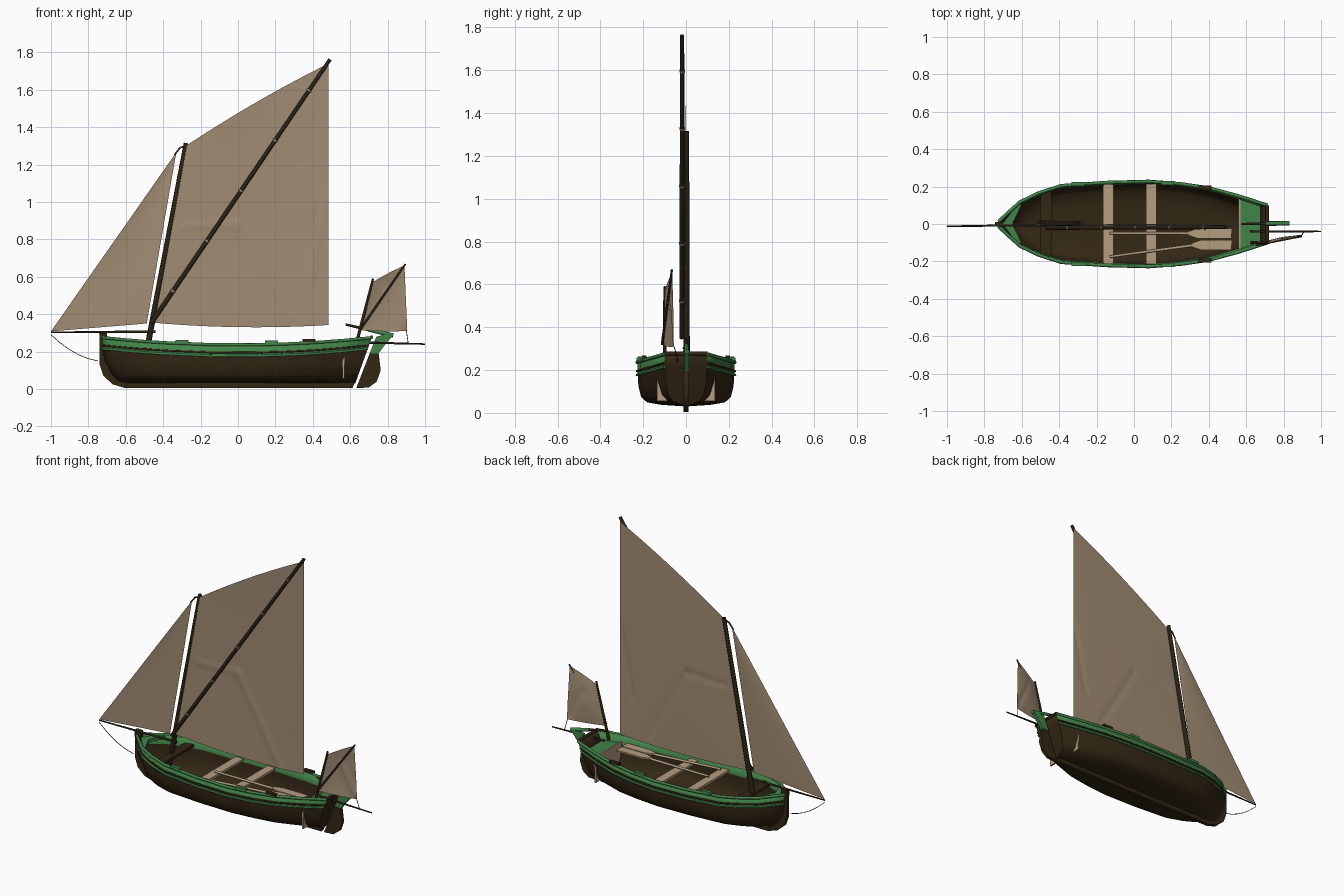
import bpy, bmesh, math
from mathutils import Vector

if "Cube" in bpy.data.objects:
    bpy.data.objects.remove(bpy.data.objects["Cube"], do_unlink=True)


def material(name, rgb):
    m = bpy.data.materials.new(name)
    m.use_nodes = True
    m.diffuse_color = (*rgb, 1)
    bsdf = m.node_tree.nodes["Principled BSDF"]
    bsdf.inputs["Base Color"].default_value = (*rgb, 1)
    bsdf.inputs["Roughness"].default_value = 0.9
    return m


BROWN = material("dark tarred wood", (0.033, 0.02, 0.007))
SPAR = material("spar wood", (0.024, 0.016, 0.007))
GREEN = material("green paint", (0.055, 0.23, 0.065))
CLOTH = material("sail cloth", (0.36, 0.265, 0.172))
WOOD = material("pale bare wood", (0.46, 0.34, 0.22))


def finish(name, bm, *mats, angle=35):
    mesh = bpy.data.meshes.new(name)
    bm.to_mesh(mesh)
    bm.free()
    for m in mats:
        mesh.materials.append(m)
    mesh.polygons.foreach_set("use_smooth", [True] * len(mesh.polygons))
    mesh.set_sharp_from_angle(angle=math.radians(angle))
    obj = bpy.data.objects.new(name, mesh)
    bpy.context.collection.objects.link(obj)
    return obj


def prism(name, pts, mat, level, thick, flat=False):
    """Extrude an outline: upright (x, z) at y = level, or flat (x, y) at z = level."""
    bm = bmesh.new()
    low = level - thick / 2
    verts = [bm.verts.new((a, b, low) if flat else (a, low, b)) for a, b in pts]
    face = bm.faces.new(verts)
    moved = bmesh.ops.extrude_face_region(bm, geom=[face])["geom"]
    shift = (0, 0, thick) if flat else (0, thick, 0)
    bmesh.ops.translate(bm, verts=[v for v in moved if isinstance(v, bmesh.types.BMVert)], vec=shift)
    bmesh.ops.recalc_face_normals(bm, faces=bm.faces)
    return finish(name, bm, mat)


def box(name, x0, x1, y0, y1, z, thick, mat):
    return prism(name, [(x0, y0), (x1, y0), (x1, y1), (x0, y1)], mat, z, thick, flat=True)


def spar(name, a, b, r1, r2, mat=SPAR):
    a, b = Vector(a), Vector(b)
    bm = bmesh.new()
    bmesh.ops.create_cone(bm, cap_ends=True, segments=10, radius1=r1, radius2=r2, depth=(b - a).length)
    obj = finish(name, bm, mat, angle=50)
    obj.location = (a + b) / 2
    obj.rotation_euler = (b - a).to_track_quat("Z", "Y").to_euler()
    return obj


def tube(name, pts, r, mat):
    cu = bpy.data.curves.new(name, "CURVE")
    cu.dimensions = "3D"
    cu.bevel_depth = r
    cu.bevel_resolution = 1
    cu.use_fill_caps = True
    sp = cu.splines.new("POLY")
    sp.points.add(len(pts) - 1)
    for p, co in zip(sp.points, pts):
        p.co = (*co, 1)
    cu.materials.append(mat)
    obj = bpy.data.objects.new(name, cu)
    bpy.context.collection.objects.link(obj)


# Hull: stations are (x, half width, section sharpness, forefoot shift, stern rake)
STATIONS = [(-0.725, 0.012, 2, 0.09, 0), (-0.68, 0.055, 2, 0.07, 0), (-0.61, 0.118, 1.7, 0.04, 0),
            (-0.51, 0.166, 1.3, 0.01, 0), (-0.39, 0.205, 1.1, 0, 0), (-0.15, 0.222, 1, 0, 0),
            (0.08, 0.228, 1, 0, 0), (0.25, 0.215, 1.1, 0, 0.05), (0.4, 0.193, 1.2, 0, 0.12),
            (0.56, 0.15, 1.6, 0, 0.26), (0.715, 0.1, 2.2, 0, 0.36)]
SECTION = [(0, 0), (0.5, 0.05), (0.8, 0.13), (0.92, 0.3), (0.975, 0.65), (0.99, 1)]
KEEL = 0.03


def sheer(x):
    return 0.236 + 0.075 * x * x


def hull_point(st, frac, f, top=False):
    x, w, sharp, fore, rake = st
    z = sheer(x) if top else KEEL + f * (sheer(x) - 0.058 - KEEL)
    return Vector((x + fore * (1 - f) ** 2 + rake * (z - sheer(x)), w * frac ** sharp, z))


bm = bmesh.new()
rings = []
for st in STATIONS:
    half = [hull_point(st, *s) for s in SECTION] + [hull_point(st, 1, 1, True)]
    ring = half[::-1] + [Vector((p.x, -p.y, p.z)) for p in half[1:]]
    rings.append([bm.verts.new(p) for p in ring])
last = len(rings[0]) - 2
for r0, r1 in zip(rings, rings[1:]):
    for i in range(last + 1):
        face = bm.faces.new((r0[i], r1[i], r1[i + 1], r0[i + 1]))
        face.material_index = int(i in (0, last))
bm.faces.new(rings[-1][::-1])
hull = finish("hull", bm, BROWN, GREEN, angle=40)
solid = hull.modifiers.new("planking", "SOLIDIFY")
solid.thickness = 0.01
solid.offset = -1

# Rails along both sides
for side, label in ((1, "left"), (-1, "right")):
    for name, drop, out, r, mat in (("gunwale", 0, 0, 0.009, GREEN),
                                    ("rub_rail", 0.042, 0.001, 0.0055, BROWN),
                                    ("lower_rail", 0.06, 0.001, 0.006, GREEN)):
        path = [(s[0] - s[4] * drop, side * (s[1] + out), sheer(s[0]) - drop) for s in STATIONS]
        tube(f"{label}_{name}", path, r, mat)
    # Oar rests on the gunwale
    for k, (x, y) in enumerate(((-0.3, 0.213), (0.18, 0.22), (0.38, 0.195))):
        box(f"{label}_oar_rest_{k}", x - 0.035, x + 0.035, side * y - 0.011, side * y + 0.011,
            sheer(x) + 0.012, 0.016, GREEN if k < 2 else BROWN)

# Keel, stem, transom rail and rudder
prism("keel_and_stem", [(-0.742, 0.31), (-0.7, 0.31), (-0.7, 0.12), (-0.6, 0.038), (0.625, 0.038),
                        (0.612, 0.004), (-0.6, 0.004), (-0.67, 0.025), (-0.72, 0.07), (-0.74, 0.13)],
      BROWN, 0, 0.024)
tube("transom_rail", [(0.713, -0.1, 0.277), (0.713, 0.1, 0.277)], 0.01, BROWN)
prism("rudder_blade", [(0.632, 0.004), (0.7, 0.008), (0.742, 0.04), (0.763, 0.1), (0.757, 0.15),
                       (0.752, 0.19), (0.704, 0.19)], BROWN, 0, 0.022)
prism("rudder_head", [(0.704, 0.19), (0.752, 0.19), (0.785, 0.235), (0.83, 0.288), (0.8, 0.295),
                      (0.74, 0.28)], GREEN, 0.004, 0.022)
spar("tiller", (0.82, 0.004, 0.288), (0.575, 0, 0.345), 0.01, 0.006)
spar("tiller_grip", (0.7, 0.002, 0.316), (0.83, 0.004, 0.286), 0.01, 0.012, GREEN)

# Interior: thwarts, stern seat, breasthook, mast step
for name, x in (("forward_thwart", -0.137), ("middle_thwart", 0.092)):
    box(name, x - 0.028, x + 0.028, -0.215, 0.215, 0.195, 0.016, WOOD)
prism("stern_seat", [(0.57, -0.135), (0.57, 0.135), (0.675, 0.095), (0.675, -0.095)], GREEN, 0.21, 0.014, True)
box("stern_bulkhead", 0.56, 0.57, -0.135, 0.135, 0.14, 0.17, WOOD)
prism("breasthook", [(-0.705, 0), (-0.62, 0.105), (-0.6, 0.105), (-0.65, 0), (-0.6, -0.105), (-0.62, -0.105)],
      GREEN, 0.255, 0.02, True)
box("mast_partner", -0.5, -0.44, -0.172, 0.172, 0.215, 0.016, BROWN)

# Oars laid over the thwarts
for name, start, neck in (("left_oar", (-0.13, -0.05), (0.31, -0.05)), ("right_oar", (-0.13, -0.175), (0.33, -0.112))):
    spar(name + "_shaft", (*start, 0.213), (*neck, 0.215), 0.007, 0.008, WOOD)
    x, y = neck
    prism(name + "_blade", [(x - 0.02, y - 0.01), (x + 0.03, y - 0.027), (0.52, y - 0.027),
                            (0.525, y + 0.027), (x + 0.03, y + 0.027), (x - 0.02, y + 0.01)],
          WOOD, 0.218, 0.01, True)

# Masts and spars
spar("main_mast", (-0.5, 0.003, 0.14), (-0.278, 0.003, 1.315), 0.016, 0.012)
spar("main_sprit", (-0.465, -0.02, 0.35), (0.492, -0.018, 1.762), 0.012, 0.01)
spar("bowsprit", (-1.0, -0.012, 0.303), (-0.44, -0.005, 0.306), 0.004, 0.008)
spar("mizzen_mast", (0.63, -0.1, 0.23), (0.722, -0.1, 0.59), 0.009, 0.006)
spar("mizzen_sprit", (0.655, -0.112, 0.32), (0.895, -0.066, 0.668), 0.006, 0.005)
spar("mizzen_outrigger", (0.62, -0.04, 0.25), (1.0, -0.04, 0.24), 0.007, 0.004)

# Ropes
tube("bobstay", [(-1.0 + 0.25 * t, -0.012, 0.29 - 0.14 * t - 0.1 * t * (1 - t)) for t in (0, 0.2, 0.4, 0.6, 0.8, 1)],
     0.002, SPAR)
tube("head_halyard", [(-0.34, -0.005, 1.25), (-0.31, -0.003, 1.29), (-0.275, 0, 1.3)], 0.005, SPAR)
tube("mizzen_sheet", [(0.9, -0.055, 0.31), (0.91, -0.04, 0.245)], 0.002, SPAR)
for k in range(5):
    t = 0.12 + 0.19 * k
    p = Vector((-0.465, -0.02, 0.35)).lerp(Vector((0.492, -0.018, 1.762)), t)
    spar(f"sprit_lashing_{k}", p, p + Vector((0.005, 0, 0.007)), 0.0135, 0.0135, CLOTH)


def crease_depth(x, z, creases):
    """Soft ridges along line segments in the sail plane."""
    total = 0
    p = Vector((x, z))
    for a, b, depth in creases:
        a, b = Vector(a), Vector(b)
        t = max(0, min(1, (p - a).dot(b - a) / (b - a).length_squared))
        total += depth * math.exp(-((p - a.lerp(b, t)).length / 0.018) ** 2)
    return total


def sail(name, tack, clew, peak, throat, sag, rise, belly, n=40, creases=()):
    tack, clew, peak, throat = map(Vector, (tack, clew, peak, throat))
    bm = bmesh.new()
    grid = []
    for j in range(n + 1):
        v = j / n
        row = []
        for i in range(n + 1):
            u = i / n
            p = tack.lerp(clew, u).lerp(throat.lerp(peak, u), v)
            arc = 4 * u * (1 - u)
            p.z += arc * (rise * v - sag * (1 - v))
            p.y += belly * arc * 4 * v * (1 - v) - crease_depth(p.x, p.z, creases)
            row.append(bm.verts.new(p))
        grid.append(row)
    for r0, r1 in zip(grid, grid[1:]):
        for i in range(n):
            bm.faces.new((r0[i], r0[i + 1], r1[i + 1], r1[i]))
    bmesh.ops.remove_doubles(bm, verts=bm.verts, dist=1e-5)
    return finish(name, bm, CLOTH, angle=60)


# Sails
sail("main_sail", (-0.462, -0.006, 0.355), (0.485, -0.006, 0.342), (0.485, -0.006, 1.74), (-0.278, -0.006, 1.3),
     0.018, 0.016, 0.006, n=60,
     creases=[((0, 0.88), (0.31, 0.34), 0.005), ((-0.28, 0.87), (0, 0.88), 0.004), ((0.39, 0.6), (0.48, 1.05), 0.003)])
sail("head_sail", (-1.0, -0.012, 0.308), (-0.488, -0.008, 0.35), (-0.33, -0.005, 1.265), (-0.33, -0.005, 1.265),
     0, 0, 0.006, n=24)
sail("mizzen_sail", (0.652, -0.104, 0.315), (0.905, -0.055, 0.31), (0.89, -0.064, 0.66), (0.718, -0.1, 0.57),
     0.004, 0.004, 0.01, n=24, creases=[((0.8, 0.52), (0.89, 0.34), 0.005)])
